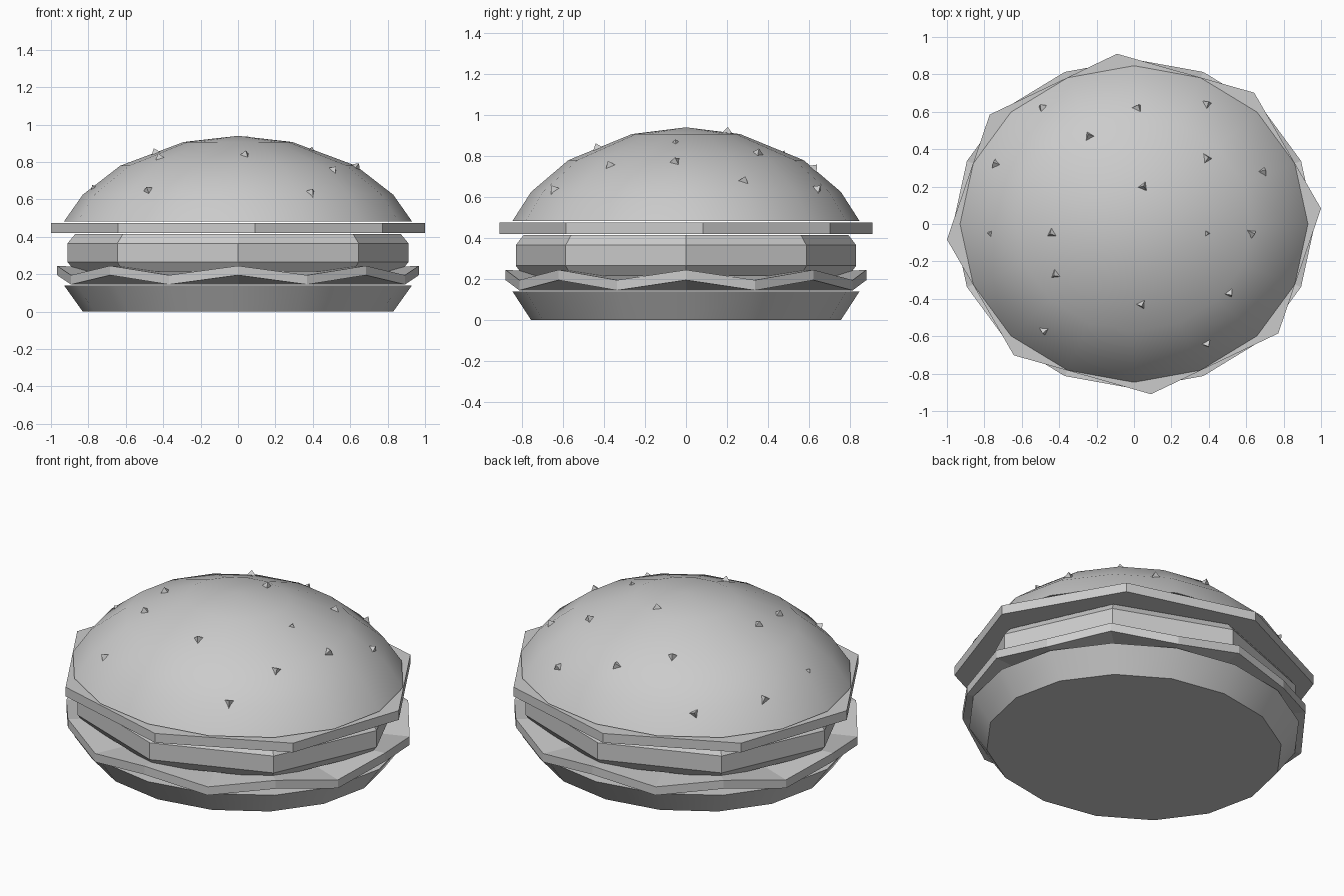
import bpy, bmesh, math, random
from mathutils import Vector, Matrix

cube = bpy.data.objects.get("Cube")
if cube:
    bpy.data.objects.remove(cube, do_unlink=True)

random.seed(4)
DEPTH = 0.91  # every layer is slightly narrower front to back

grey = bpy.data.materials.new("plain_grey")
grey.use_nodes = True
tone = (0.6, 0.6, 0.6, 1)
grey.diffuse_color = tone
grey.node_tree.nodes["Principled BSDF"].inputs["Base Color"].default_value = tone


def make_object(name, bm, smooth=False):
    bmesh.ops.recalc_face_normals(bm, faces=bm.faces)
    mesh = bpy.data.meshes.new(name)
    bm.to_mesh(mesh)
    bm.free()
    mesh.materials.append(grey)
    obj = bpy.data.objects.new(name, mesh)
    bpy.context.collection.objects.link(obj)
    if smooth:
        bpy.ops.object.select_all(action="DESELECT")
        obj.select_set(True)
        bpy.context.view_layer.objects.active = obj
        bpy.ops.object.shade_smooth_by_angle(angle=math.radians(32))
    return obj


def layer(name, profile, sides, turn=0, wave=0, peak=None, fan=None, smooth=False):
    """Stack of oval rings; ends are capped flat, with a peak, or as a fan."""
    bm = bmesh.new()
    rings = []
    for radius, z in profile:
        ring = []
        for i in range(sides):
            a = math.tau * i / sides + turn
            lift = wave if i % 2 == 0 else -wave
            ring.append(bm.verts.new((radius * math.cos(a), DEPTH * radius * math.sin(a), z + lift)))
        rings.append(ring)

    def bridge(low, high):
        for i in range(sides):
            j = (i + 1) % sides
            bm.faces.new((low[i], low[j], high[j], high[i]))

    def cap(ring, z):
        if z is None:
            bm.faces.new(ring)
            return
        tip = bm.verts.new((0, 0, z))
        for i in range(sides):
            bm.faces.new((ring[i], ring[(i + 1) % sides], tip))

    for low, high in zip(rings, rings[1:]):
        bridge(low, high)
    cap(rings[0], fan[0] if fan else None)
    cap(rings[-1], fan[1] if fan else peak)
    return make_object(name, bm, smooth)


# Stacked layers, from the bottom up
layer("bottom_bun", [(0.83, 0), (0.93, 0.14)], 16, smooth=True)
layer("lettuce", [(0.967, 0.17), (0.967, 0.22)], 16, wave=0.025, fan=(0.145, 0.195))
layer("patty", [(0.87, 0.215), (0.912, 0.265), (0.912, 0.365), (0.87, 0.415)], 8)
layer("cheese_slice", [(1.004, 0.42), (1.004, 0.475)], 8, turn=math.radians(5.2))
top_bun = layer("top_bun", [(0.93, 0.483), (0.83, 0.625), (0.63, 0.78), (0.29, 0.907)],
                16, peak=0.94, smooth=True)

# Sesame seeds: small three-sided pyramids standing on the top bun
spots = [(-.49, .62), (.02, .62), (.39, .64), (-.24, .47), (-.74, .32), (.39, .35),
         (.69, .28), (.05, .2), (-.77, -.05), (-.44, -.05), (.39, -.05), (.63, -.05),
         (-.42, -.27), (.51, -.37), (.04, -.43), (-.48, -.57), (.39, -.64)]
small = {(-.77, -.05), (.39, -.05)}
bpy.context.view_layer.update()
bm = bmesh.new()
for spot in spots:
    hit, point, normal, _ = top_bun.ray_cast(Vector((*spot, 2)), Vector((0, 0, -1)))
    if not hit:
        continue
    size = 0.022 if spot in small else 0.035
    place = (Matrix.Translation(point + normal * size * 0.3)
             @ normal.to_track_quat("Z", "Y").to_matrix().to_4x4()
             @ Matrix.Rotation(random.uniform(0, math.tau), 4, "Z"))
    bmesh.ops.create_cone(bm, cap_ends=True, segments=3, radius1=size, radius2=0,
                          depth=size, matrix=place)
bmesh.ops.remove_doubles(bm, verts=bm.verts, dist=0.0005)
make_object("sesame_seeds", bm)
